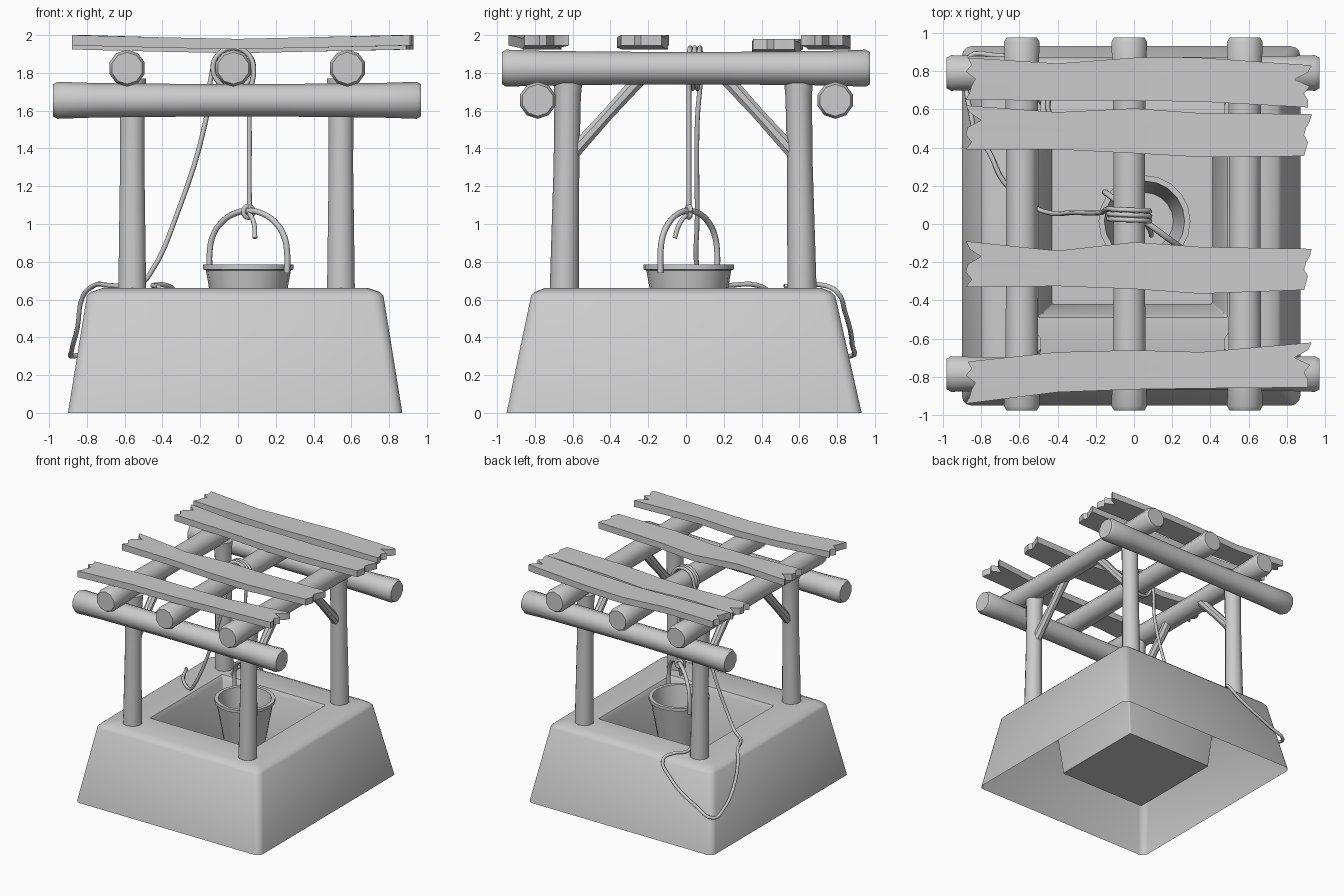
import bpy, bmesh, math
from mathutils import Vector

cube = bpy.data.objects.get("Cube")
if cube:
    bpy.data.objects.remove(cube, do_unlink=True)

GREY = (0.6, 0.6, 0.6, 1)
mat = bpy.data.materials.new("plain_grey")
mat.use_nodes = True
mat.diffuse_color = GREY
mat.node_tree.nodes["Principled BSDF"].inputs["Base Color"].default_value = GREY


def finish(name, bm, angle=40):
    """Turn a bmesh into a smooth shaded object with sharp edges kept."""
    bmesh.ops.recalc_face_normals(bm, faces=bm.faces)
    me = bpy.data.meshes.new(name)
    bm.to_mesh(me)
    bm.free()
    me.materials.append(mat)
    ob = bpy.data.objects.new(name, me)
    bpy.context.collection.objects.link(ob)
    bpy.ops.object.select_all(action='DESELECT')
    ob.select_set(True)
    bpy.context.view_layer.objects.active = ob
    bpy.ops.object.shade_smooth_by_angle(angle=math.radians(angle))
    return ob


def loft(bm, rings, cap_start=True, cap_end=True):
    """Skin a list of closed point rings."""
    loops = [[bm.verts.new(p) for p in ring] for ring in rings]
    n = len(loops[0])
    for a, b in zip(loops, loops[1:]):
        for i in range(n):
            bm.faces.new((a[i], a[(i + 1) % n], b[(i + 1) % n], b[i]))
    if cap_start:
        bm.faces.new(loops[0])
    if cap_end:
        bm.faces.new(loops[-1])


def log(name, a, b, profile, sides=10):
    """Round timber from a to b; profile is (fraction, radius) pairs."""
    a, b = Vector(a), Vector(b)
    rot = (b - a).to_track_quat('Z', 'Y')
    rings = []
    for t, r in profile:
        angles = [math.tau * (i + 0.5) / sides for i in range(sides)]
        rings.append([a.lerp(b, t) + rot @ Vector((r * math.cos(w), r * math.sin(w), 0))
                      for w in angles])
    bm = bmesh.new()
    loft(bm, rings)
    return finish(name, bm)


def rope(name, points, radius=0.013):
    """Smooth tube through the points."""
    cu = bpy.data.curves.new(name, 'CURVE')
    cu.dimensions = '3D'
    cu.bevel_depth = radius
    cu.bevel_resolution = 2
    cu.resolution_u = 4
    cu.use_fill_caps = True
    sp = cu.splines.new('BEZIER')
    sp.bezier_points.add(len(points) - 1)
    for bp, p in zip(sp.bezier_points, points):
        bp.co = p
        bp.handle_left_type = bp.handle_right_type = 'AUTO'
    cu.materials.append(mat)
    ob = bpy.data.objects.new(name, cu)
    bpy.context.collection.objects.link(ob)
    return ob


def rounded_rect(x0, x1, y0, y1, z, r):
    pts = []
    for k, (cx, cy) in enumerate([(x1 - r, y1 - r), (x0 + r, y1 - r),
                                  (x0 + r, y0 + r), (x1 - r, y0 + r)]):
        for s in range(4):
            w = math.pi / 2 * (k + s / 3)
            pts.append((cx + r * math.cos(w), cy + r * math.sin(w), z))
    return pts


# Hollow sloping base with a sunken pit, open underneath
bm = bmesh.new()
loft(bm, [rounded_rect(-0.90, 0.87, -0.95, 0.93, 0, 0.05),
          rounded_rect(-0.80, 0.77, -0.82, 0.79, 0.62, 0.06),
          rounded_rect(-0.78, 0.75, -0.80, 0.77, 0.64, 0.06),
          rounded_rect(-0.72, 0.69, -0.75, 0.72, 0.66, 0.05),
          rounded_rect(-0.50, 0.49, -0.49, 0.50, 0.655, 0.01),
          rounded_rect(-0.48, 0.47, -0.47, 0.48, 0.62, 0.01),
          rounded_rect(-0.43, 0.41, -0.42, 0.44, 0.07, 0.01)], cap_start=False)
finish("well_base", bm)

# Corner posts and their slanting braces
POST = [(0, 0.078), (0.25, 0.074), (0.6, 0.068), (0.92, 0.07), (1, 0.078)]
for side, x in (("right", -0.56), ("left", 0.545)):
    for end, y, s in (("front", -0.645, 1), ("back", 0.615, -1)):
        log(f"{end}_{side}_post", (x, y, 0.6), (x, y + 0.02 * s, 1.77), POST)
        log(f"{end}_{side}_brace", (x, y + 0.04 * s, 1.37), (x, y + 0.42 * s, 1.79),
            [(0, 0.04), (0.5, 0.034), (1, 0.04)], 8)

# Long beams and the cross beams resting on them
BEAM = [(0, 0.084), (0.012, 0.098), (0.12, 0.091), (0.4, 0.086),
        (0.6, 0.086), (0.88, 0.091), (0.988, 0.098), (1, 0.084)]
for end, y in (("front", -0.785), ("back", 0.79)):
    log(f"{end}_long_beam", (-0.98, y, 1.655), (0.97, y, 1.655), BEAM)
for side, x in (("right", -0.587), ("middle", -0.025), ("left", 0.58)):
    log(f"{side}_cross_beam", (x, -0.975, 1.825), (x, 0.975, 1.825), BEAM)


def plank(name, far, near, z, left_jag, right_jag, thick=0.055):
    """Uneven board; far and near are the y values of its long edges."""
    xs = [-0.88, -0.4, 0.0, 0.35, 0.92]
    sag = [0.012, 0.0, -0.008, 0.0, 0.012]
    rows = len(left_jag)
    bm = bmesh.new()
    layers = []
    for dz in (0, thick):
        grid = []
        for c, x in enumerate(xs):
            jag = left_jag if c == 0 else right_jag if c == len(xs) - 1 else [0] * rows
            grid.append([bm.verts.new((x + jag[r],
                                       far[c] + (near[c] - far[c]) * r / (rows - 1),
                                       z + sag[c] + dz)) for r in range(rows)])
        for c in range(len(xs) - 1):
            for r in range(rows - 1):
                bm.faces.new((grid[c][r], grid[c + 1][r], grid[c + 1][r + 1], grid[c][r + 1]))
        layers.append(grid)
    # Side walls around the rim
    lo, up = [g[0][:] + [col[-1] for col in g[1:-1]] + g[-1][::-1]
              + [col[0] for col in g[-2:0:-1]] for g in layers]
    for i in range(len(lo)):
        j = (i + 1) % len(lo)
        bm.faces.new((lo[i], lo[j], up[j], up[i]))
    return finish(name, bm)


JAG_A = [0.01, 0.03, 0.0, 0.05, 0.03, 0.02, 0.0]
JAG_B = [0.0, 0.02, 0.08, 0.01, 0.0, 0.03, 0.0]
JAG_C = [0.01, -0.01, -0.08, 0.0, -0.03, -0.01, -0.01]
JAG_D = [0.01, 0.0, -0.02, -0.03, -0.01, -0.02, -0.03]
plank("back_plank", [0.87, 0.84, 0.87, 0.87, 0.83], [0.65, 0.645, 0.645, 0.64, 0.61],
      1.933, JAG_A, JAG_C)
plank("inner_back_plank", [0.62, 0.585, 0.605, 0.58, 0.575], [0.39, 0.39, 0.37, 0.35, 0.355],
      1.912, JAG_B, JAG_D)
plank("inner_front_plank", [-0.09, -0.14, -0.095, -0.12, -0.13],
      [-0.33, -0.325, -0.34, -0.365, -0.345], 1.933, JAG_B, JAG_D)
plank("front_plank", [-0.72, -0.67, -0.66, -0.67, -0.62],
      [-0.94, -0.88, -0.865, -0.86, -0.855], 1.933, JAG_A, JAG_C)

# Hollow bucket with a thick rim
BX, BY = 0.055, 0.015
bm = bmesh.new()
loft(bm, [[(BX + r * math.cos(math.tau * i / 20), BY + r * math.sin(math.tau * i / 20), z)
           for i in range(20)]
          for r, z in ((0.165, 0.42), (0.225, 0.755), (0.24, 0.76), (0.24, 0.785),
                       (0.21, 0.785), (0.205, 0.755), (0.15, 0.44))])
finish("bucket", bm)

# Bucket handle arching diagonally over the bucket
HALF = Vector((0.205, -0.15, 0))
handle = [Vector((BX, BY, 0.85)) + HALF * math.cos(w) + Vector((0, 0, 0.22 * math.sin(w)))
          for w in (math.pi * i / 8 for i in range(9))]
drop = Vector((0, 0, 0.11))
rope("bucket_handle", [handle[0] - drop] + handle + [handle[-1] - drop], 0.016)

# Rope from the bucket, wound round the middle beam, then out over the corner
turns = [(-0.025 + 0.108 * math.cos(w), 0.015 + 0.065 * w / (5 * math.pi),
          1.825 + 0.108 * math.sin(w)) for w in (math.pi * i / 4 for i in range(21))]
rope("well_rope",
     [(0.06, 0.015, 1.06), (0.06, 0.015, 1.4), (0.065, 0.015, 1.7)] + turns +
     [(-0.17, 0.06, 1.55), (-0.32, 0.06, 1.06), (-0.47, 0.065, 0.73), (-0.52, 0.09, 0.68),
      (-0.68, 0.22, 0.675), (-0.76, 0.38, 0.675), (-0.82, 0.46, 0.62), (-0.85, 0.56, 0.45),
      (-0.88, 0.75, 0.33), (-0.87, 0.87, 0.30), (-0.72, 0.88, 0.36), (-0.42, 0.84, 0.54),
      (-0.34, 0.80, 0.64), (-0.38, 0.73, 0.675), (-0.45, 0.64, 0.675), (-0.42, 0.52, 0.67)])

# Knot round the handle with a loose tail
rope("rope_knot", [(BX + 0.026 * math.cos(w), BY + 0.01 * math.cos(w), 1.065 + 0.03 * math.sin(w))
                   for w in (math.tau * i / 8 for i in range(9))])
rope("rope_tail", [(0.06, 0.01, 1.06), (0.085, -0.035, 1.0), (0.09, -0.06, 0.925)])
